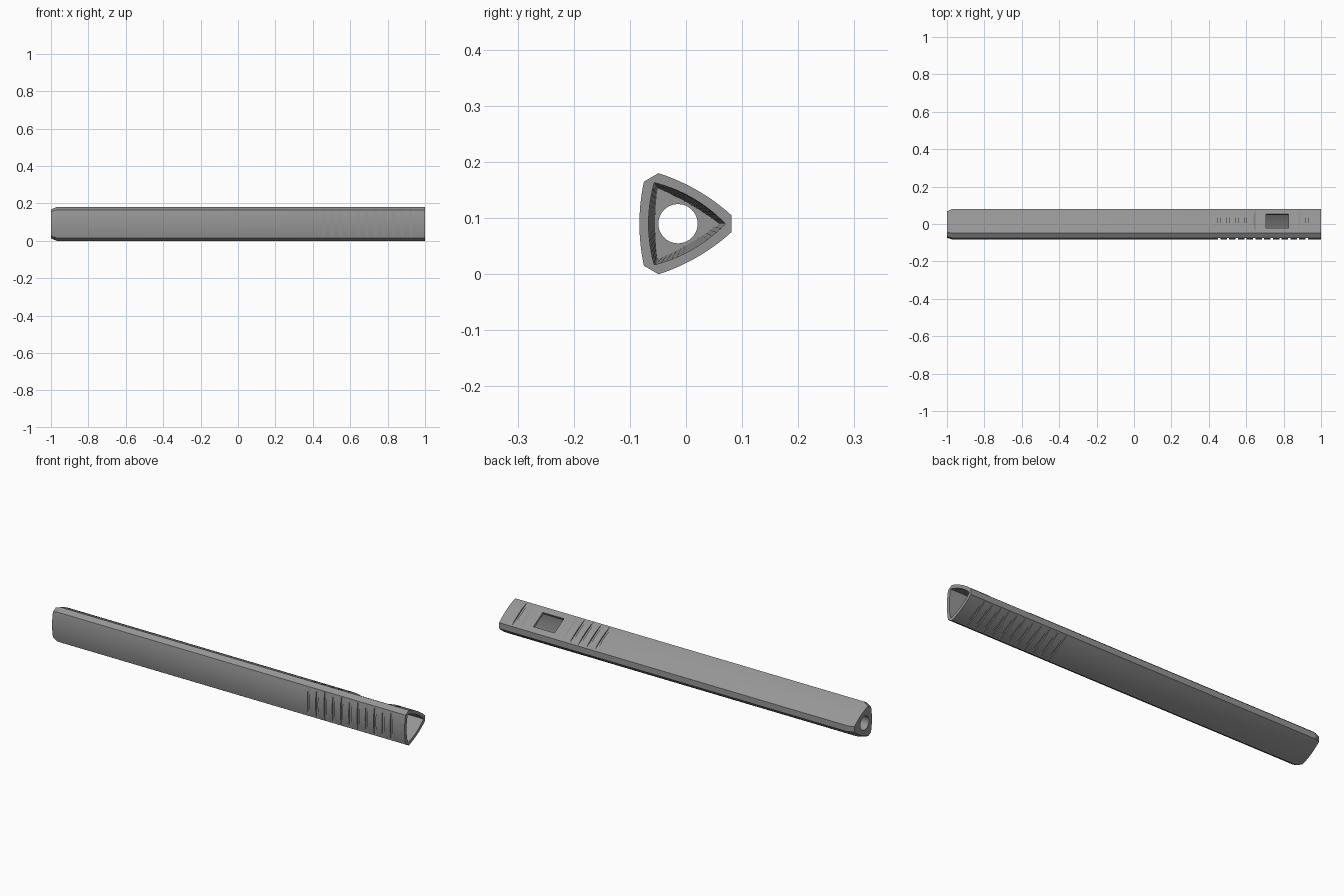
import bpy, bmesh, math

if "Cube" in bpy.data.objects:
    bpy.data.objects.remove(bpy.data.objects["Cube"])

YC, ZC = -0.0143, 0.09          # axis of the three-sided tube
FACES = [math.radians(a) for a in (180, 60, 300)]   # front, upper back, lower back

grey = bpy.data.materials.new("grey plastic")
grey.diffuse_color = (0.3, 0.3, 0.3, 1)
grey.use_nodes = True
grey.node_tree.nodes["Principled BSDF"].inputs["Base Color"].default_value = grey.diffuse_color


def place(x, r, t, ang):
    """Point at radius r and sideways offset t on the face looking along ang."""
    c, s = math.cos(ang), math.sin(ang)
    return (x, YC + r * c - t * s, ZC + r * s + t * c)


def section(x, chord, half, sag, scale=1.0, n=14):
    """Three bulged sides; the gaps between them become flat corners."""
    pts = []
    for ang in sorted(a % (2 * math.pi) for a in FACES):
        for i in range(n + 1):
            u = -1 + 2 * i / n
            pts.append(place(x, scale * (chord + sag * (1 - u * u)), scale * half * u, ang))
    return pts


def loft(bm, rings):
    vs = [[bm.verts.new(p) for p in ring] for ring in rings]
    for a, b in zip(vs, vs[1:]):
        for i in range(len(a)):
            j = (i + 1) % len(a)
            bm.faces.new((a[i], a[j], b[j], b[i]))
    bm.faces.new(vs[0][::-1])
    bm.faces.new(vs[-1])


def make(name, *solids):
    bm = bmesh.new()
    for rings in solids:
        loft(bm, rings)
    bmesh.ops.recalc_face_normals(bm, faces=bm.faces)
    me = bpy.data.meshes.new(name)
    bm.to_mesh(me)
    bm.free()
    me.materials.append(grey)
    ob = bpy.data.objects.new(name, me)
    bpy.context.collection.objects.link(ob)
    return ob


def block(x0, x1, t, r0, r1, ang, flare=0.0):
    """Box on one face; flare widens its outer end along x."""
    def rect(r, f):
        return [place(x0 - f, r, -t, ang), place(x1 + f, r, -t, ang),
                place(x1 + f, r, t, ang), place(x0 - f, r, t, ang)]
    return [rect(r0, 0), rect(r1, flare)]


def cut(body, cutter):
    cutter.hide_render = True
    mod = body.modifiers.new(cutter.name, 'BOOLEAN')
    mod.operation = 'DIFFERENCE'
    mod.solver = 'EXACT'
    mod.object = cutter
    bpy.context.view_layer.objects.active = body
    bpy.ops.object.modifier_apply(modifier=mod.name)
    bpy.data.objects.remove(cutter)


# Outer shell with a chamfered closed end
OUT = (0.0607, 0.075, 0.008)
tube = make("handle_tube", [section(-1, *OUT, scale=0.86),
                            section(-0.97, *OUT), section(1, *OUT)])

# Tapering cavity, open at the right end
cut(tube, make("cavity", [section(-0.94, 0.0368, 0.0625, 0.004),
                          section(1.0, 0.0425, 0.0725, 0.010),
                          section(1.02, 0.0425, 0.0725, 0.010)]))

# Round hole through the closed end
circle = [(0.035 * math.cos(i * math.pi / 20), 0.035 * math.sin(i * math.pi / 20))
          for i in range(40)]
cut(tube, make("end_hole", [[(x, YC + a, ZC + b) for a, b in circle]
                            for x in (-1.05, -0.9)]))

# Grip grooves on all three faces; the upper back leaves room for the panel
grooves = []
for k, ang in enumerate(FACES):
    for i in range(11):
        if k == 1 and 3 < i < 10:
            continue
        x = 0.456 + 0.0468 * i
        grooves.append(block(x - 0.006, x + 0.006, 0.08, 0.0613, 0.08, ang))
cut(tube, make("grip_grooves", *grooves))

# Flat recessed panel with sloped ends, and the window through it
cut(tube, make("panel", [*block(0.65, 0.88, 0.09, 0.0616, 0.0816, FACES[1], 0.035)]))
cut(tube, make("window", [*block(0.705, 0.825, 0.044, 0.045, 0.09, FACES[1])]))

bpy.ops.object.select_all(action='DESELECT')
tube.select_set(True)
bpy.context.view_layer.objects.active = tube
bpy.ops.object.shade_smooth_by_angle(angle=math.radians(20))
